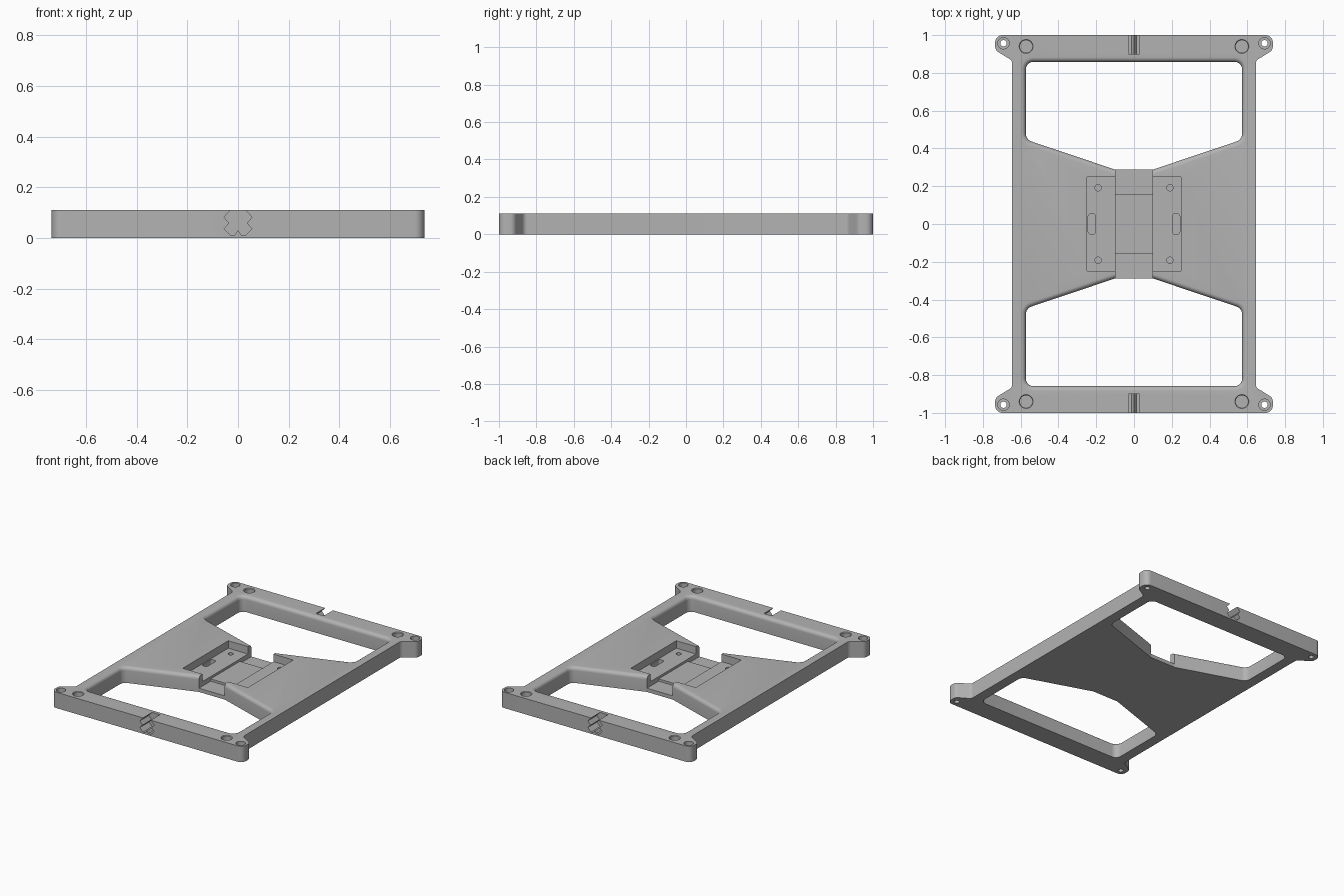
import bpy, bmesh, math
from mathutils import Vector

if "Cube" in bpy.data.objects:
    bpy.data.objects.remove(bpy.data.objects["Cube"])

T = 0.11  # plate thickness

grey = bpy.data.materials.new("plain grey")
grey.diffuse_color = (0.45, 0.45, 0.45, 1)
grey.use_nodes = True
grey.node_tree.nodes["Principled BSDF"].inputs["Base Color"].default_value = grey.diffuse_color


def rounded(points, seg=6):
    """Corners (x, y, radius) -> outline with rounded corners."""
    out = []
    n = len(points)
    for i, (x, y, r) in enumerate(points):
        p = Vector((x, y))
        if r <= 0:
            out.append((x, y))
            continue
        a = (Vector(points[i - 1][:2]) - p).normalized()
        b = (Vector(points[(i + 1) % n][:2]) - p).normalized()
        half = a.angle(b) / 2
        c = p + (a + b).normalized() * (r / math.sin(half))
        s = p + a * (r / math.tan(half)) - c
        e = p + b * (r / math.tan(half)) - c
        sweep = s.angle_signed(e)
        for k in range(seg + 1):
            t = -sweep * k / seg
            out.append((c.x + s.x * math.cos(t) - s.y * math.sin(t),
                        c.y + s.x * math.sin(t) + s.y * math.cos(t)))
    return out


def loft(name, rings):
    """Closed solid through rings of 3D points."""
    bm = bmesh.new()
    vs = [[bm.verts.new(p) for p in ring] for ring in rings]
    n = len(vs[0])
    bm.faces.new(vs[0][::-1])
    bm.faces.new(vs[-1])
    for a, b in zip(vs, vs[1:]):
        for i in range(n):
            j = (i + 1) % n
            bm.faces.new((a[i], a[j], b[j], b[i]))
    bmesh.ops.recalc_face_normals(bm, faces=bm.faces)
    me = bpy.data.meshes.new(name)
    bm.to_mesh(me)
    bm.free()
    ob = bpy.data.objects.new(name, me)
    bpy.context.collection.objects.link(ob)
    return ob


def prism(name, outline, z0, z1):
    return loft(name, [[(x, y, z) for x, y in outline] for z in (z0, z1)])


def box(x, y, w, h, r=0.0):
    return rounded([(x - w, y - h, r), (x + w, y - h, r), (x + w, y + h, r), (x - w, y + h, r)])


def turned(x, y, profile, seg=32):
    """Round cutter from (radius, z) pairs."""
    ang = [2 * math.pi * k / seg for k in range(seg)]
    return loft("hole_cutter", [[(x + r * math.cos(a), y + r * math.sin(a), z) for a in ang]
                                for r, z in profile])


def cut(cutter):
    bpy.context.view_layer.objects.active = plate
    m = plate.modifiers.new("cut", 'BOOLEAN')
    m.operation = 'DIFFERENCE'
    m.solver = 'EXACT'
    m.object = cutter
    bpy.ops.object.modifier_apply(modifier=m.name)
    bpy.data.objects.remove(cutter)


# Outer plate with four mounting ears
quarter = [(0.645, 0.865, 0.03), (0.735, 0.92, 0.035), (0.735, 1.0, 0.039)]
outline = (quarter + [(-x, y, r) for x, y, r in quarter[::-1]]
           + [(-x, -y, r) for x, y, r in quarter] + [(x, -y, r) for x, y, r in quarter[::-1]])
plate = prism("mounting_plate", rounded(outline, 8), 0, T)

# Two large windows with a rounded upper rim
R = 0.025
levels = [(0, -0.05)] + [(R * (1 - math.cos(t)), T - R + R * math.sin(t))
                         for t in [math.pi / 2 * k / 6 for k in range(7)]] + [(R, T + 0.05)]
for s in (1, -1):
    base = [(0.573, 0.858, 0.04), (-0.573, 0.858, 0.04), (-0.573, 0.447, 0.045),
            (-0.1, 0.288, 0.01), (0.1, 0.288, 0.01), (0.573, 0.447, 0.045)]
    rings = []
    for d, z in levels:
        pts = []
        for i, (x, y, r) in enumerate(base):
            p = Vector((x, y))
            a = (Vector(base[i - 1][:2]) - p).normalized()
            b = (Vector(base[(i + 1) % 6][:2]) - p).normalized()
            q = p - (a + b).normalized() * (d / math.sin(a.angle(b) / 2))
            pts.append((q.x, q.y, r + d))
        rings.append([(x, s * y, z) for x, y in rounded(pts)])
    cut(loft("window_cutter", rings))

# Central pocket, middle strip and deeper channel ends
cut(prism("pocket_cutter", box(0, 0, 0.25, 0.25), 0.058, 0.2))
cut(prism("strip_cutter", box(0, 0, 0.098, 0.2), 0.042, 0.2))
for s in (1, -1):
    cut(prism("channel_cutter", box(0, s * 0.24, 0.0985, 0.08), 0.026, 0.2))

for sx in (1, -1):
    # Oblong slots in the pocket floor
    cut(prism("slot_cutter", box(sx * 0.223, 0, 0.02, 0.054, 0.015), 0.025, 0.09))
    for sy in (1, -1):
        # Small screw holes, round blind seats and stepped ear holes
        cut(turned(sx * 0.19, sy * 0.192, [(0.017, 0.02), (0.017, 0.09)]))
        cut(turned(sx * 0.571, sy * 0.94, [(0.033, 0.06), (0.033, T - 0.004), (0.037, T), (0.037, 0.2)]))
        cut(turned(sx * 0.691, sy * 0.957, [(0.017, -0.05), (0.017, 0.055), (0.03, 0.0551), (0.03, 0.2)]))

# Notched slots in the front and back edges
half = [(0.03, 0.15), (0.03, T), (0.055, 0.082), (0.035, 0.058), (0.055, 0.036), (0.03, 0.012), (0.012, 0.012)]
prof = half + [(0, 0.03)] + [(-x, z) for x, z in half[::-1]]
for s in (1, -1):
    cut(loft("edge_slot_cutter", [[(x, s * y, z) for x, z in prof] for y in (0.9, 1.05)]))

plate.data.materials.clear()
plate.data.materials.append(grey)
for p in plate.data.polygons:
    p.material_index = 0
plate.select_set(True)
bpy.context.view_layer.objects.active = plate
bpy.ops.object.shade_smooth_by_angle(angle=math.radians(30))
